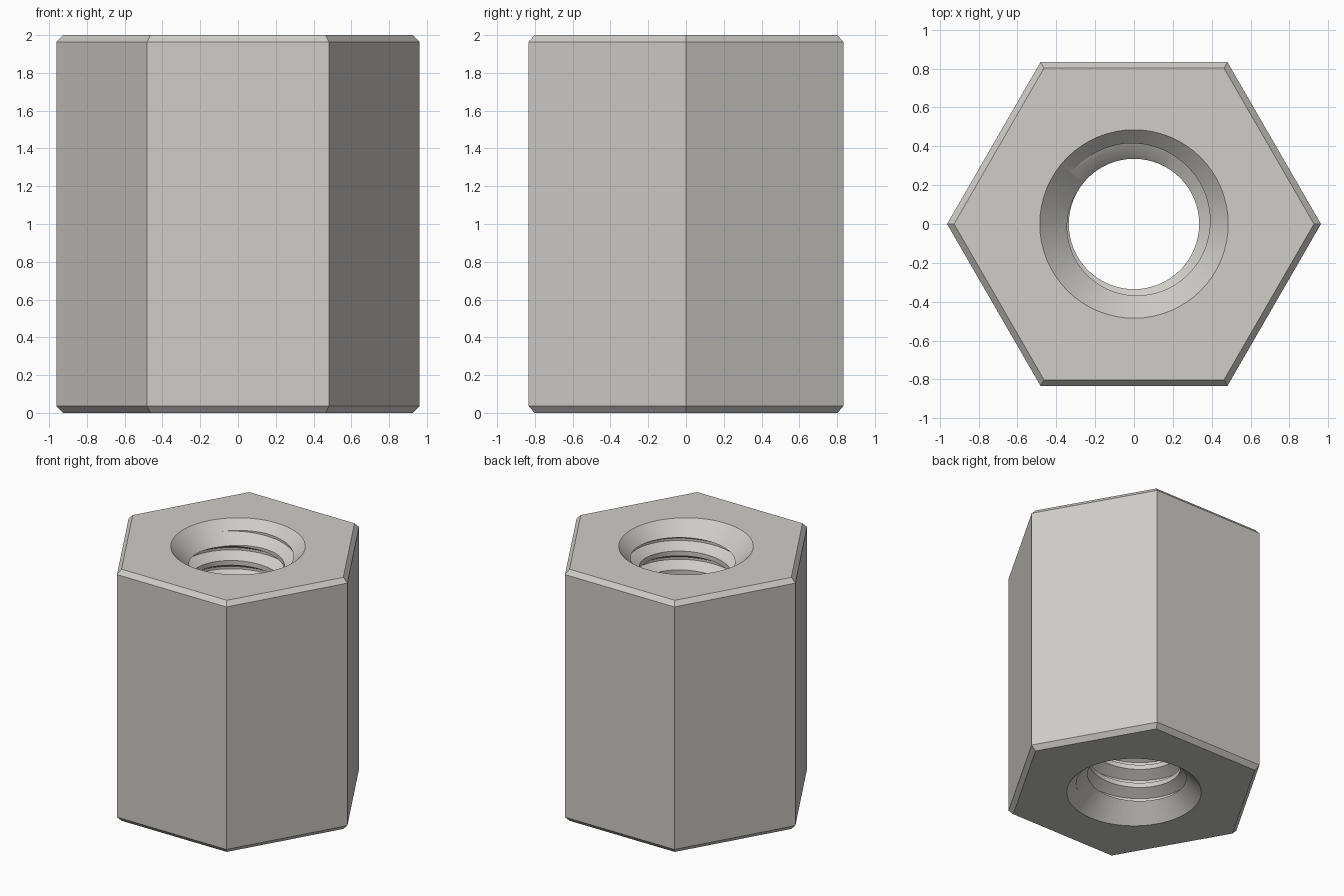
import bpy, bmesh
from math import cos, sin, pi, radians

cube = bpy.data.objects.get("Cube")
if cube:
    bpy.data.objects.remove(cube, do_unlink=True)

HEIGHT, CORNER, CHAMFER = 2.0, 0.962, 0.036
MINOR, MAJOR, PITCH = 0.3355, 0.4167, 0.15
MOUTH = 0.485                       # countersink radius at each end
SEGMENTS, TURNS = 64, 18

steel = bpy.data.materials.new("light warm steel")
steel.use_nodes = True
colour = (0.62, 0.61, 0.58, 1.0)
steel.diffuse_color = colour
steel.node_tree.nodes["Principled BSDF"].inputs["Base Color"].default_value = colour


def make_object(name, bm):
    bmesh.ops.recalc_face_normals(bm, faces=bm.faces)
    mesh = bpy.data.meshes.new(name)
    bm.to_mesh(mesh)
    bm.free()
    obj = bpy.data.objects.new(name, mesh)
    bpy.context.collection.objects.link(obj)
    return obj


def lathe(name, profile, sides):
    """Capped solid of regular rings, one per (radius, z) pair."""
    bm = bmesh.new()
    rings = [[bm.verts.new((r * cos(2 * pi * i / sides), r * sin(2 * pi * i / sides), z))
              for i in range(sides)] for r, z in profile]
    for low, high in zip(rings, rings[1:]):
        for i in range(sides):
            k = (i + 1) % sides
            bm.faces.new((low[i], low[k], high[k], high[i]))
    bm.faces.new(rings[0])
    bm.faces.new(rings[-1])
    return make_object(name, bm)


def threaded_rod(name):
    """Right-handed helical rod that cuts the internal thread."""
    bm = bmesh.new()
    tooth = [(-PITCH / 16, MAJOR), (PITCH / 16, MAJOR),
             (PITCH * 3 / 8, MINOR), (PITCH * 5 / 8, MINOR)]
    start = 1.92 - 15 * PITCH
    rows = 4 * TURNS
    columns = []
    for i in range(SEGMENTS):
        a = 2 * pi * i / SEGMENTS
        column = []
        for j in range(rows + (5 if i == 0 else 1)):
            offset, r = tooth[j % 4]
            z = start + PITCH * (j // 4 + (a - pi / 2) / (2 * pi)) + offset
            column.append(bm.verts.new((r * cos(a), r * sin(a), z)))
        columns.append(column)
    columns.append(columns[0][4:])   # one turn later the helix meets itself
    for left, right in zip(columns, columns[1:]):
        for j in range(rows):
            bm.faces.new((left[j], right[j], right[j + 1], left[j + 1]))
    # Close both ends with fans
    rim = [e for e in bm.edges if e.is_boundary]
    bottom = bm.verts.new((0, 0, start - PITCH))
    top = bm.verts.new((0, 0, start + PITCH * (TURNS + 1)))
    for e in rim:
        v, w = e.verts
        bm.faces.new((v, w, bottom if v.co.z < HEIGHT / 2 else top))
    return make_object(name, bm)


# Hexagonal body with chamfered ends
nut = lathe("hex_standoff", [(CORNER - CHAMFER, 0), (CORNER, CHAMFER),
                             (CORNER, HEIGHT - CHAMFER), (CORNER - CHAMFER, HEIGHT)], 6)

# Threaded bore and countersinks
cutters = [threaded_rod("thread_cutter"),
           lathe("top_countersink_cutter",
                 [(MOUTH - 0.2, HEIGHT - 0.2), (MOUTH + 0.1, HEIGHT + 0.1)], SEGMENTS),
           lathe("bottom_countersink_cutter",
                 [(MOUTH + 0.1, -0.1), (MOUTH - 0.2, 0.2)], SEGMENTS)]
for cutter in cutters:
    cutter.hide_render = True
    cut = nut.modifiers.new(cutter.name, 'BOOLEAN')
    cut.operation = 'DIFFERENCE'
    cut.solver = 'EXACT'
    cut.object = cutter

# Bake the cuts and drop the helpers
bpy.context.view_layer.update()
evaluated = nut.evaluated_get(bpy.context.evaluated_depsgraph_get())
baked = bpy.data.meshes.new_from_object(evaluated)
nut.modifiers.clear()
nut.data = baked
for cutter in cutters:
    bpy.data.objects.remove(cutter, do_unlink=True)

baked.materials.clear()
baked.materials.append(steel)
for face in baked.polygons:
    face.material_index = 0

bpy.ops.object.select_all(action='DESELECT')
nut.select_set(True)
bpy.context.view_layer.objects.active = nut
bpy.ops.object.shade_smooth_by_angle(angle=radians(30))
